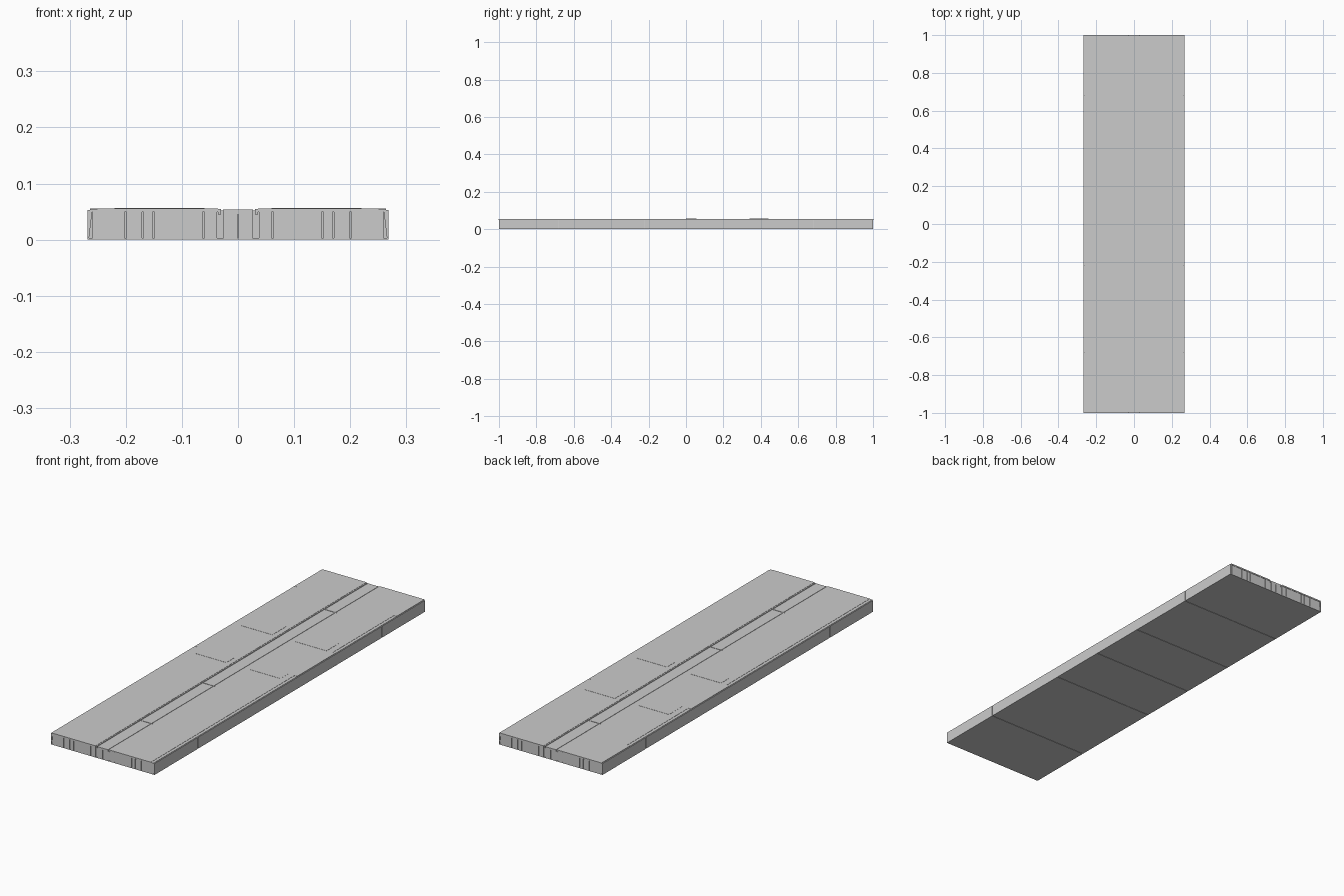
import bpy, bmesh

if "Cube" in bpy.data.objects:
    bpy.data.objects.remove(bpy.data.objects["Cube"])

TOP, DECK, GAP = 0.0555, 0.052, 0.0018


def finish(name, bm, mirror=(False, False)):
    bmesh.ops.recalc_face_normals(bm, faces=bm.faces)
    mesh = bpy.data.meshes.new(name)
    bm.to_mesh(mesh)
    bm.free()
    ob = bpy.data.objects.new(name, mesh)
    bpy.context.collection.objects.link(ob)
    if any(mirror):
        m = ob.modifiers.new("Mirror", 'MIRROR')
        m.use_axis = (mirror[0], mirror[1], False)
        m.use_mirror_merge = False
    return ob


def extrude(bm, face, vec):
    res = bmesh.ops.extrude_face_region(bm, geom=[face])
    moved = [g for g in res['geom'] if isinstance(g, bmesh.types.BMVert)]
    bmesh.ops.translate(bm, verts=moved, vec=vec)


def sections(name, profile, ys, gap, mirror):
    """Extrude an x-z profile along y, leaving a fine seam between sections."""
    bm = bmesh.new()
    for i, (a, b) in enumerate(zip(ys, ys[1:])):
        a += gap if i else 0
        b -= gap if i < len(ys) - 2 else 0
        f = bm.faces.new([bm.verts.new((x, a, z)) for x, z in profile])
        extrude(bm, f, (0, b - a, 0))
    return finish(name, bm, (mirror, False))


def tile(name, outline, low, high):
    """Raised deck plate, shrunk so a groove is left around it."""
    bm = bmesh.new()
    f = bm.faces.new([bm.verts.new((x, y, low)) for x, y in outline])
    ring = bmesh.ops.inset_region(bm, faces=[f], thickness=GAP, use_even_offset=True)
    bmesh.ops.delete(bm, geom=ring['faces'], context='FACES')
    extrude(bm, f, (0, 0, high - low))
    return finish(name, bm, (True, False))


def rect(x0, x1, y0, y1):
    return [(x0, y0), (x1, y0), (x1, y1), (x0, y1)]


# Solid core with a thin segmented skin underneath
sections("core_slab", [(-.266, .002), (.266, .002), (.260, DECK), (-.260, DECK)],
         [-.997, .997], 0, False)
sections("underside_panel", [(-.268, 0), (.268, 0), (.268, .003), (-.268, .003)],
         [-1, -.68, -.22, .06, .34, .68, 1], .001, False)

# Side skins, wedge-shaped in section
sections("side_skin", [(.2655, .002), (.268, .002), (.268, .053), (.2595, .053)],
         [-1, -.68, -.22, .68, 1], .0015, True)

# Central spine and the narrow rails beside it
sections("centre_spine", [(-.027, .045), (.027, .045), (.027, .0535), (-.027, .0535)],
         [-1, -.68, -.22, .68, 1], .0015, False)
sections("spine_rail", [(.030, .045), (.036, .045), (.036, .0545), (.030, .0545)],
         [-1, -.68, -.22, .68, 1], .0015, True)

# Deck plates
I, E, O = .036, .25, .264
tile("rear_plate", rect(I, O, .795, 1.0018), DECK - .003, TOP)
tile("rear_cross_plate", rect(I, E, .685, .795), DECK - .003, TOP)
tile("long_plate", [(I, .06), (O, .06), (O, .34), (E, .34), (E, .685), (I, .685)],
     DECK - .003, TOP)
tile("middle_plate", rect(I, E, -.22, .06), DECK - .003, TOP)
tile("hatch_surround", [(.195, -.68), (E, -.68), (E, -.22), (I, -.22),
                        (I, -.48), (.165, -.48), (.195, -.45)], DECK - .003, TOP)
tile("hatch", [(I, -.68), (.195, -.68), (.195, -.45), (.165, -.48), (I, -.48)],
     DECK - .003, TOP)
chevron = [(I, -.84), (.06, -.84), (.15, -.77), (.2, -.84), (E, -.84)]
tile("front_plate", [(I, -1.0018), (E, -1.0018)] + chevron[::-1], DECK - .003, TOP)
tile("chevron_plate", chevron + [(E, -.68), (I, -.68)], DECK - .003, TOP)

# Outer edge strips
for y0, y1 in [(-1.0018, -.68), (-.68, -.22), (-.22, .06), (.34, .795)]:
    tile("edge_strip", rect(E, O, y0, y1), DECK - .003, TOP - .001)

# Slightly proud pads on the deck
tile("rear_pad", rect(.06, .22, .34, .44), .05, TOP + .0008)
tile("middle_pad", rect(.06, .22, 0, .055), .05, TOP + .0008)

# End-face blocks separated by vertical slots
bm = bmesh.new()
for x0, x1 in [(.001, .026), (.037, .060), (.063, .149), (.152, .168),
               (.171, .199), (.202, .259)]:
    f = bm.faces.new([bm.verts.new((x, -1, z)) for x, z in
                      [(x0, .001), (x1, .001), (x1, .053), (x0, .053)]])
    extrude(bm, f, (0, .006, 0))
finish("end_block", bm, (True, True))
